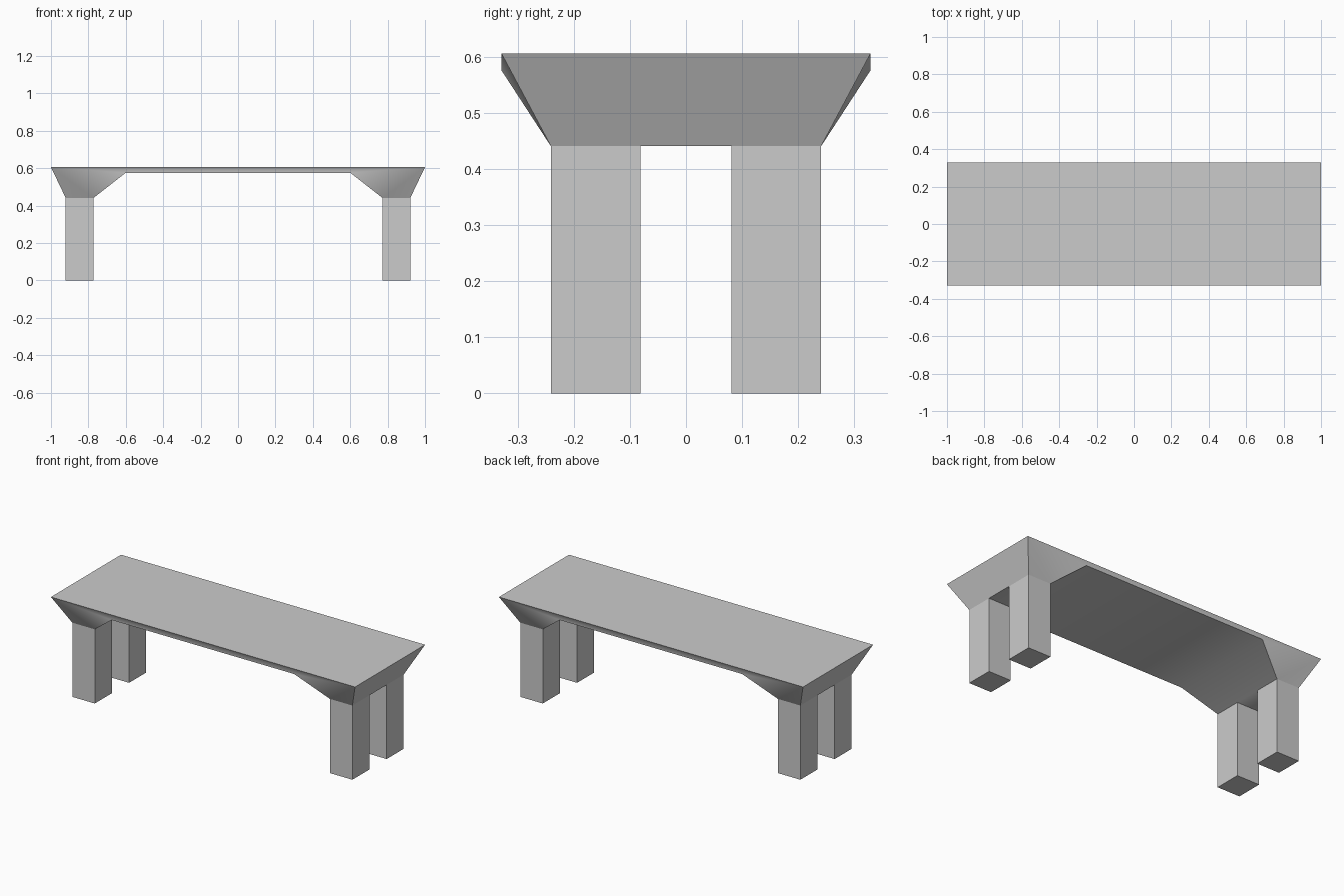
import bpy, bmesh, math

if "Cube" in bpy.data.objects:
    bpy.data.objects.remove(bpy.data.objects["Cube"])

LEG_TOP = 0.441
X_IN, X_OUT = 0.773, 0.921
Y_IN, Y_OUT = 0.081, 0.241


def add_object(name, bm):
    bmesh.ops.recalc_face_normals(bm, faces=bm.faces)
    mesh = bpy.data.meshes.new(name)
    bm.to_mesh(mesh)
    bm.free()
    obj = bpy.data.objects.new(name, mesh)
    bpy.context.collection.objects.link(obj)
    return obj


# Bench top with flared ends: long-side profile as (x, half depth, z)
half = [(1, 0.329, 0.606), (X_OUT, Y_OUT, LEG_TOP),
        (X_IN, Y_OUT, LEG_TOP), (0.6, 0.329, 0.576)]
profile = half + [(-x, y, z) for x, y, z in reversed(half)]
bm = bmesh.new()
sides = [[bm.verts.new((x, s * y, z)) for x, y, z in profile] for s in (-1, 1)]
for v in sides:
    for ids in ((0, 3, 4, 7), (0, 1, 2), (0, 2, 3), (7, 6, 5), (7, 5, 4)):
        bm.faces.new([v[i] for i in ids])
front, back = sides
for i in range(8):
    j = (i + 1) % 8
    bm.faces.new((front[i], front[j], back[j], back[i]))
top = add_object("bench_top", bm)
bpy.context.view_layer.objects.active = top
top.select_set(True)
bpy.ops.object.shade_smooth_by_angle(angle=math.radians(42))
top.select_set(False)

# Four square legs, slightly sunk into the flared ends
for sx, side in ((-1, "left"), (1, "right")):
    for sy, end in ((-1, "front"), (1, "back")):
        bm = bmesh.new()
        bmesh.ops.create_cube(bm, size=1)
        height = LEG_TOP + 0.005
        bmesh.ops.scale(bm, vec=(X_OUT - X_IN, Y_OUT - Y_IN, height), verts=bm.verts)
        bmesh.ops.translate(bm, verts=bm.verts, vec=(
            sx * (X_IN + X_OUT) / 2, sy * (Y_IN + Y_OUT) / 2, height / 2))
        add_object(f"{end}_{side}_leg", bm)
